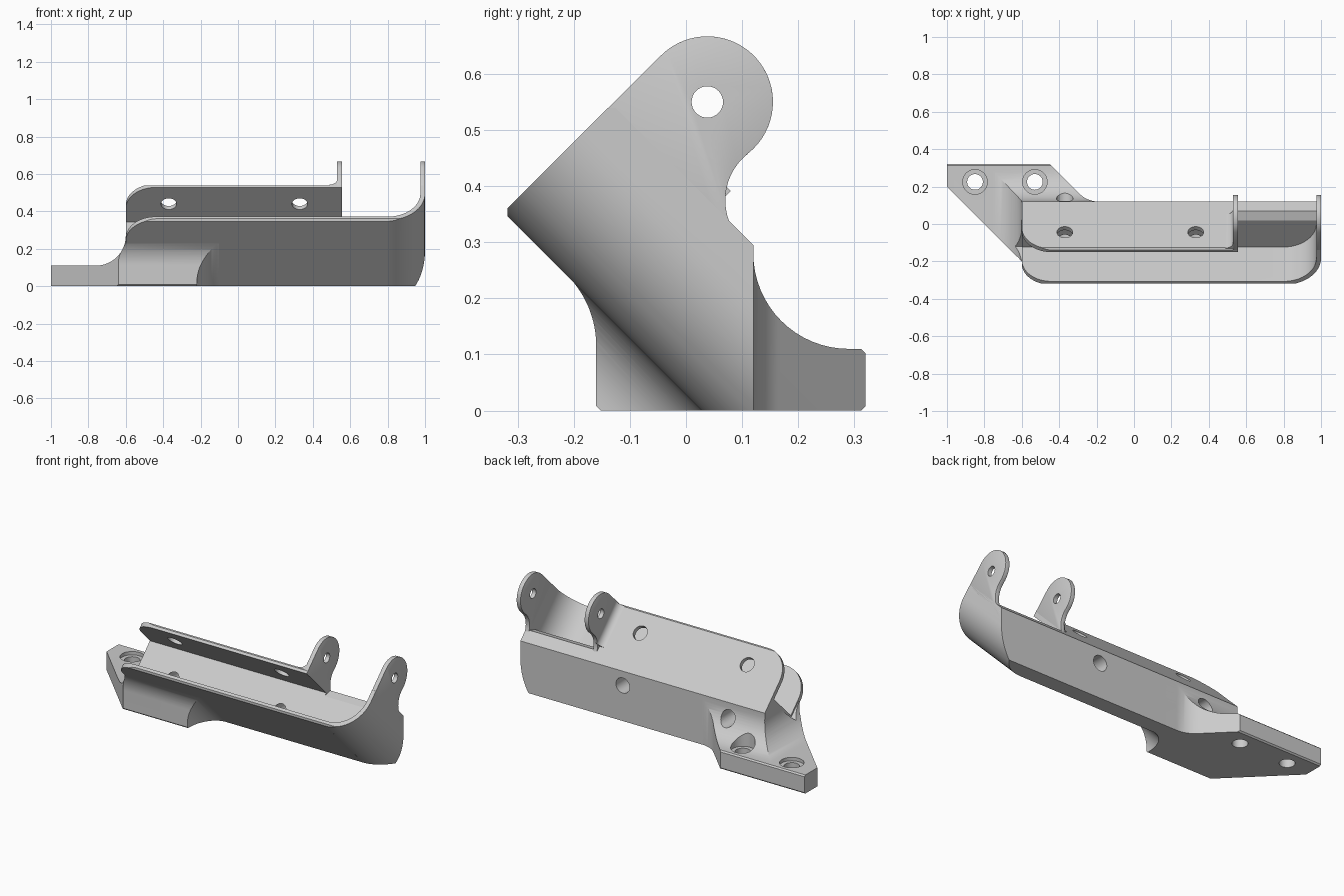
import bpy, bmesh
from math import cos, sin, pi, radians
from mathutils import Matrix, Vector

if "Cube" in bpy.data.objects:
    bpy.data.objects.remove(bpy.data.objects["Cube"], do_unlink=True)

grey = bpy.data.materials.new("plain grey")
grey.use_nodes = True
grey.diffuse_color = (0.6, 0.6, 0.6, 1)
grey.node_tree.nodes["Principled BSDF"].inputs["Base Color"].default_value = (0.6, 0.6, 0.6, 1)

TILT = Matrix.Rotation(pi / 4, 4, "X")   # the channel opens up and forward at 45 degrees


def arc(cx, cy, r, start, end, n=16):
    angles = [radians(start + (end - start) * i / n) for i in range(n + 1)]
    return [(cx + r * cos(a), cy + r * sin(a)) for a in angles]


def tilted(u, d):
    """Point of the tilted cross-section as (y, z)."""
    p = TILT @ Vector((0, u, d))
    return (p.y, p.z)


def prism(name, pts, axis, lo, hi, tilt=False):
    """Extrude a 2D outline along one axis, optionally in the tilted frame."""
    place = {"x": lambda a, b, t: (t, a, b),
             "y": lambda a, b, t: (a, t, b),
             "z": lambda a, b, t: (a, b, t)}[axis]
    bm = bmesh.new()
    rings = [[bm.verts.new(place(a, b, t)) for a, b in pts] for t in (lo, hi)]
    for ring in rings:
        bm.faces.new(ring)
    for i in range(len(pts)):
        j = (i + 1) % len(pts)
        bm.faces.new((rings[0][i], rings[0][j], rings[1][j], rings[1][i]))
    bmesh.ops.recalc_face_normals(bm, faces=bm.faces)
    if tilt:
        bm.transform(TILT)
    mesh = bpy.data.meshes.new(name)
    bm.to_mesh(mesh)
    bm.free()
    mesh.materials.append(grey)
    ob = bpy.data.objects.new(name, mesh)
    bpy.context.collection.objects.link(ob)
    return ob


def rod(a, b, r, axis, lo, hi, tilt=False):
    return prism("cutter", arc(a, b, r, 0, 348.75, 31), axis, lo, hi, tilt)


def combine(ob, cutters, operation):
    bpy.context.view_layer.objects.active = ob
    for c in cutters:
        c.hide_render = True
        mod = ob.modifiers.new("cut", "BOOLEAN")
        mod.operation = operation
        mod.solver = "EXACT"
        mod.object = c
        bpy.ops.object.modifier_apply(modifier=mod.name)


U0, U1, TOP, FLOOR, WALL = 0.02, 0.293, 0.48, 0.22, 0.026

# Channel: solid section, rounded right corner and rounded left lips
channel = prism("channel", [(0.028, 0), (0.12, 0), (0.12, 0.295),
                            tilted(U1, TOP - 0.01), tilted(U1 - 0.01, TOP),
                            tilted(U0 + 0.01, TOP), tilted(U0, TOP - 0.01)], "x", -0.6, 1.0)
corner = prism("cutter", [(-0.8, -0.1), (0.75, -0.1)] + arc(0.8, U0 + 0.2, 0.2, -90, 0)
               + [(1.0, 0.6), (-0.8, 0.6)], "z", -0.5, 0.7, True)
lips = prism("cutter", [(-0.6, -0.5), (1.1, -0.5), (1.1, 0.6), (-0.44, 0.6)]
             + arc(-0.44, TOP - 0.16, 0.16, 90, 180), "y", -0.5, 0.7, True)
combine(channel, [corner, lips], "INTERSECT")

# Cavity, gap between the ears, and fixing holes
cavity = prism("cutter", [(-0.9, U0 + WALL)] + arc(0.8, U0 + WALL + 0.175, 0.175, -90, 0)
               + [(0.975, U1 - WALL), (-0.9, U1 - WALL)], "z", FLOOR, 0.7, True)
gap = prism("cutter", [(0.01, 0.328), (0.07, 0.345), (0.3, 0.345), (0.3, 0.8), (-0.3, 0.8),
                       (-0.3, 0.65)], "x", 0.555, 0.975)
body_holes, wall_holes = [], []
for x in (-0.37, 0.33):
    body_holes.append(rod(x, 0.21, 0.045, "y", -0.125, 0.3))
    wall_holes.append(rod(x, 0.355, 0.042, "y", 0.2, 0.4, True))
combine(channel, [cavity, gap] + body_holes + wall_holes, "DIFFERENCE")

# Foot: side section trimmed by its plan, front and flare outlines
foot = prism("mounting_foot", [(-0.152, 0), (0.312, 0), (0.32, 0.008), (0.32, 0.102), (0.312, 0.11)]
             + arc(0.29, 0.28, 0.17, 270, 180)
             + [(-0.03, 0.26), (-0.12, 0.17), (-0.2, 0.25)]
             + arc(-0.34, 0.115, 0.18, 45, 0) + [(-0.16, 0.008)], "x", -1.1, 0.05)
plan = prism("cutter", [(-1.0, 0.4), (-1.0, 0.2), (-0.55, -0.25), (-0.05, -0.25),
                        (-0.05, 0.12)] + arc(-0.188, 0.27, 0.15, 270, 225)
             + [(-0.53, 0.4)], "z", -0.1, 0.5)
front = prism("cutter", [(-1.2, -0.1), (0.1, -0.1), (0.1, 0.4), (-0.6, 0.4)]
              + arc(-0.76, 0.27, 0.16, 0, -90) + [(-1.2, 0.11)], "y", -0.5, 0.5)
flare = prism("cutter", [(-1.3, -0.5), (-0.22, -0.5)] + arc(-0.1, -0.1, 0.12, 180, 90)
              + [(-0.1, 0.6), (-1.3, 0.6)], "z", -0.6, 0.6, True)
combine(foot, [plan, front, flare], "INTERSECT")
screws = []
for x in (-0.85, -0.53):
    screws += [rod(x, 0.225, 0.042, "z", -0.1, 0.2), rod(x, 0.225, 0.066, "z", 0.09, 0.4)]
combine(foot, [cavity] + body_holes + screws, "DIFFERENCE")

# Ears: matching pivot plates on the two ends
outline = (arc(0.038, 0.55, 0.117, 135, -52, 32) + arc(0.175, 0.375, 0.105, 128, 235)
           + [(0.1, 0.25), tilted(0.275, 0.2), tilted(0.275, 0.479)])
pivot = rod(0.038, 0.55, 0.028, "x", 0.4, 1.1)
ears = []
for name, x in (("inner_ear", 0.53), ("outer_ear", 0.975)):
    ear = prism(name, outline, "x", x, x + 0.025)
    bevel = ear.modifiers.new("rim", "BEVEL")
    bevel.width = 0.006
    bevel.segments = 2
    bevel.limit_method = "ANGLE"
    bevel.angle_limit = radians(60)
    bpy.context.view_layer.objects.active = ear
    bpy.ops.object.modifier_apply(modifier="rim")
    combine(ear, [pivot], "DIFFERENCE")
    ears.append(ear)
bend = prism("inner_ear_bend", [(0.535, 0.285), (0.535, 0.333)]
             + arc(0.49, 0.333, 0.04, 0, -90) + [(0.49, 0.285)], "z", FLOOR, 0.475, True)

# Remove the cutters and smooth the curved surfaces
parts = [channel, foot, bend] + ears
for ob in list(bpy.data.objects):
    if ob.name.startswith("cutter"):
        bpy.data.objects.remove(ob, do_unlink=True)
bpy.ops.object.select_all(action="DESELECT")
for ob in parts:
    ob.select_set(True)
bpy.context.view_layer.objects.active = channel
bpy.ops.object.shade_smooth_by_angle(angle=radians(25))
